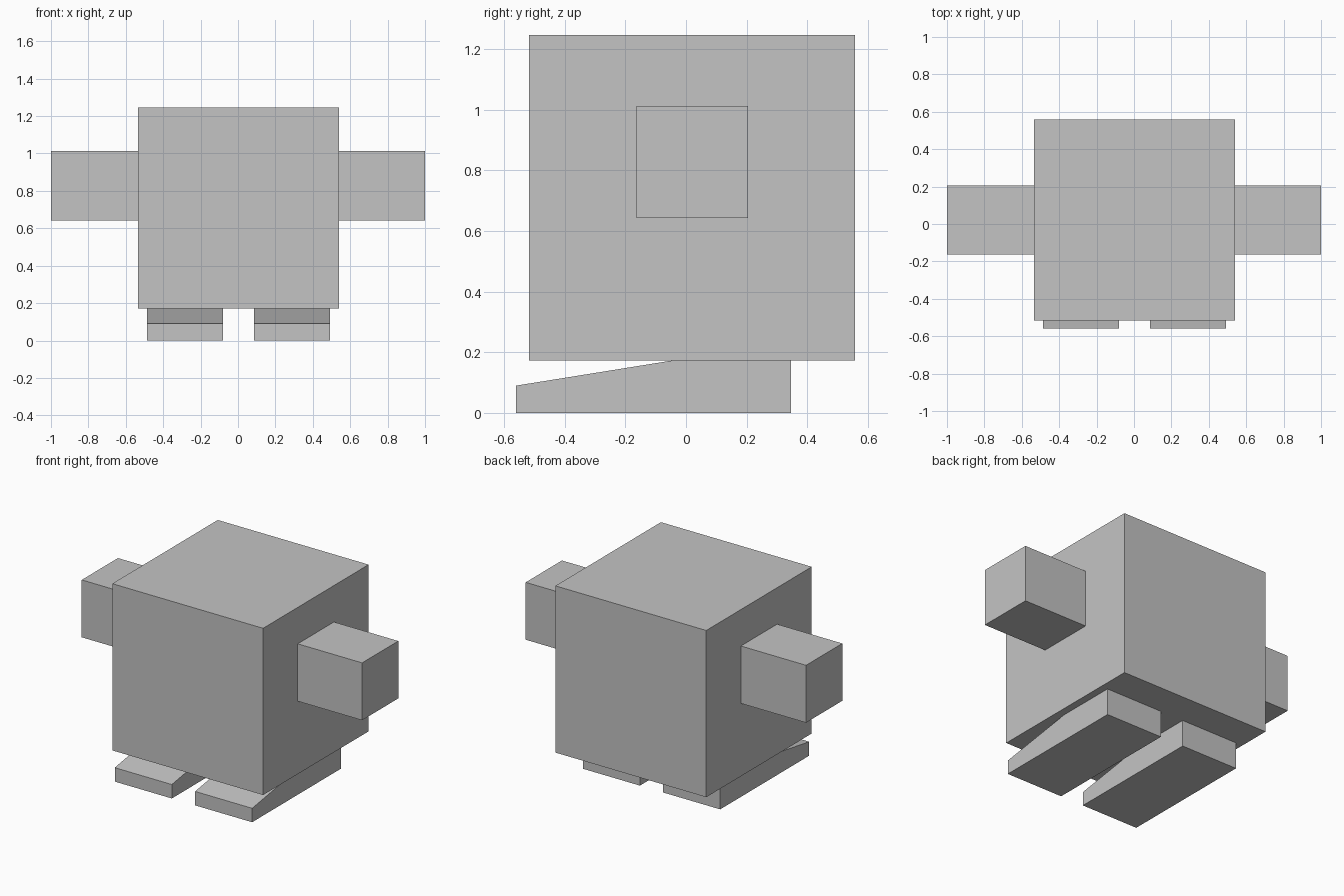
import bpy
import bmesh
from mathutils import Vector

cube = bpy.data.objects.get("Cube")
if cube:
    bpy.data.objects.remove(cube, do_unlink=True)

# Single plain grey
grey = bpy.data.materials.new("plain grey")
grey.use_nodes = True
colour = (0.55, 0.55, 0.55, 1)
grey.diffuse_color = colour
grey.node_tree.nodes["Principled BSDF"].inputs["Base Color"].default_value = colour


def extrude_profile(name, profile, x0, x1):
    """Flat-shaded solid from a side (y, z) profile spanning x0 to x1."""
    bm = bmesh.new()
    face = bm.faces.new([bm.verts.new((x0, y, z)) for y, z in profile])
    extruded = bmesh.ops.extrude_face_region(bm, geom=[face])["geom"]
    verts = [v for v in extruded if isinstance(v, bmesh.types.BMVert)]
    bmesh.ops.translate(bm, verts=verts, vec=Vector((x1 - x0, 0, 0)))
    bmesh.ops.recalc_face_normals(bm, faces=bm.faces[:])
    mesh = bpy.data.meshes.new(name)
    bm.to_mesh(mesh)
    bm.free()
    mesh.materials.append(grey)
    obj = bpy.data.objects.new(name, mesh)
    bpy.context.collection.objects.link(obj)
    return obj


def rectangle(y0, y1, z0, z1):
    return [(y0, z0), (y1, z0), (y1, z1), (y0, z1)]


# Body block
MID = 0.003
HALF = 0.538
extrude_profile("body", rectangle(-0.517, 0.558, 0.172, 1.247), MID - HALF, MID + HALF)

# Arms and wedge-toed feet, one per side
arm = rectangle(-0.164, 0.205, 0.642, 1.012)
foot = [(-0.56, 0), (0.347, 0), (0.347, 0.172), (-0.05, 0.172), (-0.56, 0.09)]
for side, sign in (("left", 1), ("right", -1)):
    extrude_profile(side + "_arm", arm, MID + sign * HALF, sign)
    extrude_profile(side + "_foot", foot, MID + sign * 0.083, MID + sign * 0.49)
